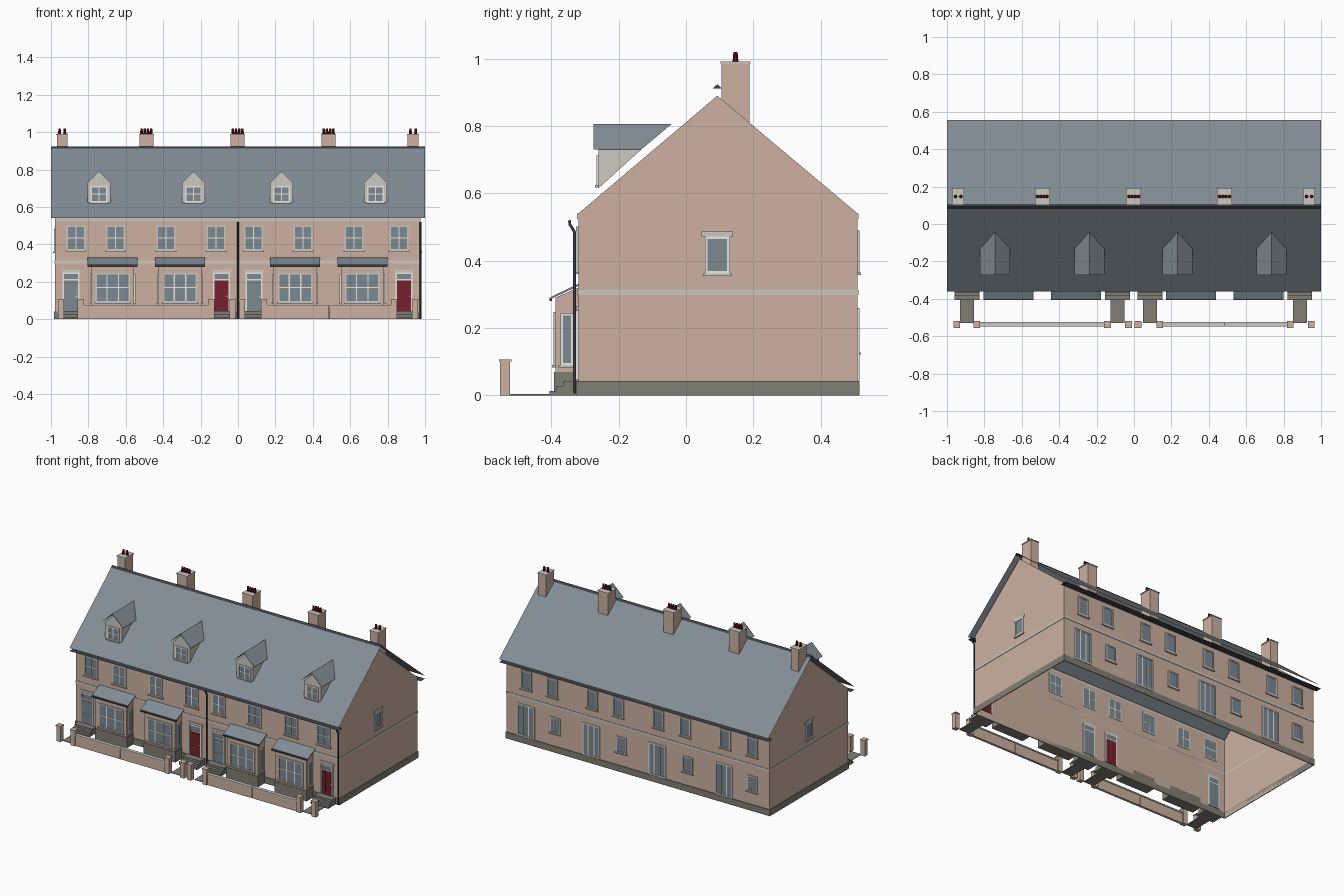
import bpy, bmesh, math
from mathutils import Matrix, Vector

if "Cube" in bpy.data.objects:
    bpy.data.objects.remove(bpy.data.objects["Cube"])


def mat(name, r, g, b):
    m = bpy.data.materials.new(name)
    m.diffuse_color = [(c / 255) ** 2.2 for c in (r, g, b)] + [1]
    m.use_nodes = True
    m.node_tree.nodes["Principled BSDF"].inputs["Base Color"].default_value = m.diffuse_color
    return m


BRICK = mat("pink brick", 204, 176, 160)
SLATE = mat("blue grey slate", 130, 140, 148)
STONE = mat("pale stone", 202, 200, 191)
WHITE = mat("white paint", 235, 235, 232)
GLASS = mat("grey glass", 122, 135, 144)
GREY = mat("plinth grey", 128, 125, 115)
RED = mat("red door paint", 118, 38, 48)
POT = mat("dark red clay", 110, 26, 38)
IRON = mat("dark iron", 62, 66, 72)


def mesh(name, verts, faces, m):
    me = bpy.data.meshes.new(name)
    me.from_pydata([tuple(v) for v in verts], [], faces)
    me.materials.append(m)
    o = bpy.data.objects.new(name, me)
    bpy.context.collection.objects.link(o)
    return o


BOX = [(0, 2, 3, 1), (4, 5, 7, 6), (0, 1, 5, 4), (2, 6, 7, 3), (0, 4, 6, 2), (1, 3, 7, 5)]


def box(name, x0, x1, y0, y1, z0, z1, m, M=Matrix()):
    vs = [M @ Vector((x, y, z)) for z in (z0, z1) for y in (y0, y1) for x in (x0, x1)]
    return mesh(name, vs, BOX, m)


def sheet(name, x0, x1, path, m):
    """Open strip: a y-z path stretched along x."""
    vs = [(x, y, z) for y, z in path for x in (x0, x1)]
    return mesh(name, vs, [(2 * i, 2 * i + 1, 2 * i + 3, 2 * i + 2) for i in range(len(path) - 1)], m)


def prism(name, x0, x1, prof, m):
    """Closed y-z profile stretched along x."""
    n = len(prof)
    vs = [(x, y, z) for x in (x0, x1) for y, z in prof]
    f = [(i, (i + 1) % n, n + (i + 1) % n, n + i) for i in range(n)]
    return mesh(name, vs, f + [tuple(range(n))[::-1], tuple(range(n, 2 * n))], m)


def facing(x, y, deg):
    """Local frame of an opening: local -y points out of the wall."""
    return Matrix.Translation((x, y, 0)) @ Matrix.Rotation(math.radians(deg), 4, 'Z')


def window(name, M, w, z0, z1, cols=2, rows=2, frame=WHITE, sill=True, lintel=False, b=0.008):
    h = w / 2
    box(name + "_glass", -h + b, h - b, -.003, .003, z0 + b, z1 - b, GLASS, M)
    for s in (-1, 1):
        box(name + "_jamb", s * h, s * (h - b), -.006, .003, z0, z1, frame, M)
    for z in (z0, z1 - b):
        box(name + "_rail", -h, h, -.006, .003, z, z + b, frame, M)
    for i in range(1, cols):
        x = -h + w * i / cols
        box(name + "_mullion", x - .003, x + .003, -.005, .003, z0, z1, WHITE, M)
    for i in range(1, rows):
        z = z0 + (z1 - z0) * i / rows
        box(name + "_transom", -h, h, -.005, .003, z - .003, z + .003, WHITE, M)
    if sill:
        box(name + "_sill", -h - .006, h + .006, -.010, 0, z0 - .007, z0, STONE, M)
    if lintel:
        box(name + "_lintel", -h - .01, h + .01, -.005, 0, z1, z1 + .014, STONE, M)


L, R, F, B = -.978, .975, -.32, .51      # outer wall planes
EAVE, PEAK, RY = .54, .89, .093


def roof_z(y):
    return .92 - .84 * abs(y - RY)


# Hollow wall shell: long walls and gables
gable = [(F, 0), (B, 0), (B, EAVE), (RY, PEAK), (F, EAVE)]
mesh("walls", [(x, y, z) for x in (L, R) for y, z in gable],
     [(0, 5, 9, 4), (6, 1, 2, 7), (0, 4, 3, 2, 1), (5, 6, 7, 8, 9)], BRICK)


def band(name, z0, z1, t, m):
    box(name + "_front", L - t, R + t, F - t, F, z0, z1, m)
    box(name + "_back", L - t, R + t, B, B + t, z0, z1, m)
    box(name + "_left", L - t, L, F, B, z0, z1, m)
    box(name + "_right", R, R + t, F, B, z0, z1, m)


band("plinth", 0, .042, .005, GREY)
band("string_course", .298, .313, .003, STONE)
box("front_fascia", L, R, F - .003, F, .524, .54, STONE)
box("back_fascia", L, R, B, B + .003, .524, .54, STONE)

# Main roof, ridge and thin eaves sheets
sheet("main_roof", -1, 1, [(-.36, .54), (RY, .92), (.555, .54)], SLATE)
prism("ridge_cap", -1, 1, [(RY - .013, .912), (RY + .013, .912), (RY, .924)], IRON)
sheet("front_gutter", -1, 1, [(-.36, .52), (F, .52)], IRON)
sheet("back_gutter", -1, 1, [(B, .52), (.555, .52)], IRON)

# Chimneys with pots
for x, hw, n in ((-.94, .029, 2), (-.49, .037, 4), (-.002, .037, 4), (.484, .037, 4), (.936, .029, 2)):
    box("chimney", x - hw, x + hw, .105, .189, .8, .985, BRICK)
    box("chimney_cap", x - hw - .003, x + hw + .003, .102, .192, .985, .991, STONE)
    for i in range(n):
        bpy.ops.mesh.primitive_cone_add(vertices=10, radius1=.009, radius2=.006, depth=.031,
                                        location=(x + (i - (n - 1) / 2) * (.017 if n > 2 else .028), .147, 1.005))
        pot = bpy.context.object
        pot.name = "chimney_pot"
        pot.data.materials.append(POT)
        bpy.ops.object.shade_smooth_by_angle()

# Dormers
for x in (-.743, -.238, .233, .735):
    w, y0 = .062, -.26
    yb = [RY - (.92 - z) / .84 for z in (.73, .79)]
    mesh("dormer_walls",
         [(x - w, y0, .615), (x + w, y0, .615), (x + w, y0, .73), (x, y0, .79), (x - w, y0, .73),
          (x - w, yb[0], .73), (x + w, yb[0], .73)],
         [(0, 1, 2, 3, 4), (1, 6, 2), (0, 4, 5)], STONE)
    mesh("dormer_roof",
         [(x - .08, -.274, .73), (x, -.274, .806), (x + .08, -.274, .73),
          (x - .08, yb[0], .73), (x, RY - (.92 - .806) / .84, .806), (x + .08, yb[0], .73)],
         [(0, 1, 4, 3), (1, 2, 5, 4)], SLATE)
    window("dormer_window", facing(x, y0, 0), .092, .625, .712)

# Front upper windows
for x in (-.866, -.655, -.385, -.118, .083, .348, .62, .861):
    window("front_window", facing(x, F, 0), .1, .367, .502, frame=STONE)

# Bays
for x in (-.67, -.31, .305, .665):
    h, y = .115, -.388
    box("bay_base", x - h - .004, x + h + .004, y - .004, F, 0, .07, GREY)
    prism("bay_walls", x - h, x + h, [(y, .07), (F, .07), (F, .32), (y, .29)], BRICK)
    prism("bay_roof", x - .134, x + .134, [(-.402, .286), (F, .325), (F, .331), (-.402, .292)], SLATE)
    box("bay_gutter", x - .134, x + .134, -.406, -.398, .28, .289, IRON)
    window("bay_window", facing(x, y, 0), .184, .09, .247, 3, 2, STONE)
    for s in (-1, 1):
        window("bay_side_window", facing(x + s * h, -.354, 90 * s), .036, .09, .243, 1, 1, b=.006)

# Doors, steps and paths
for x, paint in ((-.893, GLASS), (-.088, RED), (.086, GLASS), (.887, RED)):
    M = facing(x, F, 0)
    box("door", -.037, .037, -.004, .003, .045, .208, paint, M)
    for sx in (-.019, .019):
        for z0, z1 in ((.06, .11), (.125, .195)):
            box("door_panel", sx - .011, sx + .011, -.006, -.003, z0, z1, paint, M)
    box("fanlight", -.037, .037, -.003, .003, .214, .243, GLASS, M)
    box("fanlight_bar", -.037, .037, -.007, .003, .208, .214, WHITE, M)
    for s in (-1, 1):
        box("door_jamb", s * .037, s * .045, -.008, .003, .045, .251, WHITE, M)
    box("door_head", -.045, .045, -.008, .003, .243, .251, WHITE, M)
    box("door_lintel", -.052, .052, -.005, 0, .251, .265, STONE, M)
    box("door_knob", .026, .031, -.009, -.004, .12, .126, WHITE, M)
    for d, top in ((.085, .013), (.065, .028), (.045, .043)):
        box("door_step", x - .066, x + .066, F - d, F, 0, top, GREY)
    box("path", x - .038, x + .038, -.53, -.4, 0, .004, GREY)

# Garden walls and gate posts
for x in (-.947, -.841, -.142, -.03, .022, .138, .835, .947):
    box("gate_post", x - .016, x + .016, -.552, -.522, 0, .1, BRICK)
    box("gate_post_cap", x - .018, x + .018, -.555, -.519, .1, .107, BRICK)
for x0 in (-.825, .154):
    for i in range(2):
        a, b = x0 + i * .334, x0 + i * .334 + .332
        box("garden_wall", a, b, -.545, -.529, 0, .068, BRICK)
        box("garden_wall_coping", a, b, -.549, -.525, .068, .076, STONE)

# Gable windows
for x, deg in ((R, 90), (L, -90)):
    window("gable_window", facing(x, .093, deg), .074, .362, .472, 1, 1, lintel=True)

# Back windows and glazed doors
for x in (.828, .635, .338, .144, -.153, -.353, -.65, -.85):
    window("back_upper_window", facing(x, B, 180), .08, .365, .49, 1, 1, frame=STONE)
for x in (.613, .122, -.37, -.85):
    window("back_lower_window", facing(x, B, 180), .075, .128, .235, 1, 1, frame=STONE)
for x in (.83, .345, -.145, -.64):
    window("garden_door", facing(x, B, 180), .128, .044, .26, 3, 1, sill=False)

# Downpipes with a kicked-out top
for x in (0, .975):
    cu = bpy.data.curves.new("downpipe", 'CURVE')
    cu.dimensions = '3D'
    cu.bevel_depth, cu.bevel_resolution, cu.use_fill_caps = .005, 1, True
    sp = cu.splines.new('POLY')
    sp.points.add(3)
    for p, (y, z) in zip(sp.points, ((-.331, .005), (-.331, .485), (-.345, .508), (-.346, .52))):
        p.co = (x, y, z, 1)
    cu.materials.append(IRON)
    bpy.context.collection.objects.link(bpy.data.objects.new("downpipe", cu))
